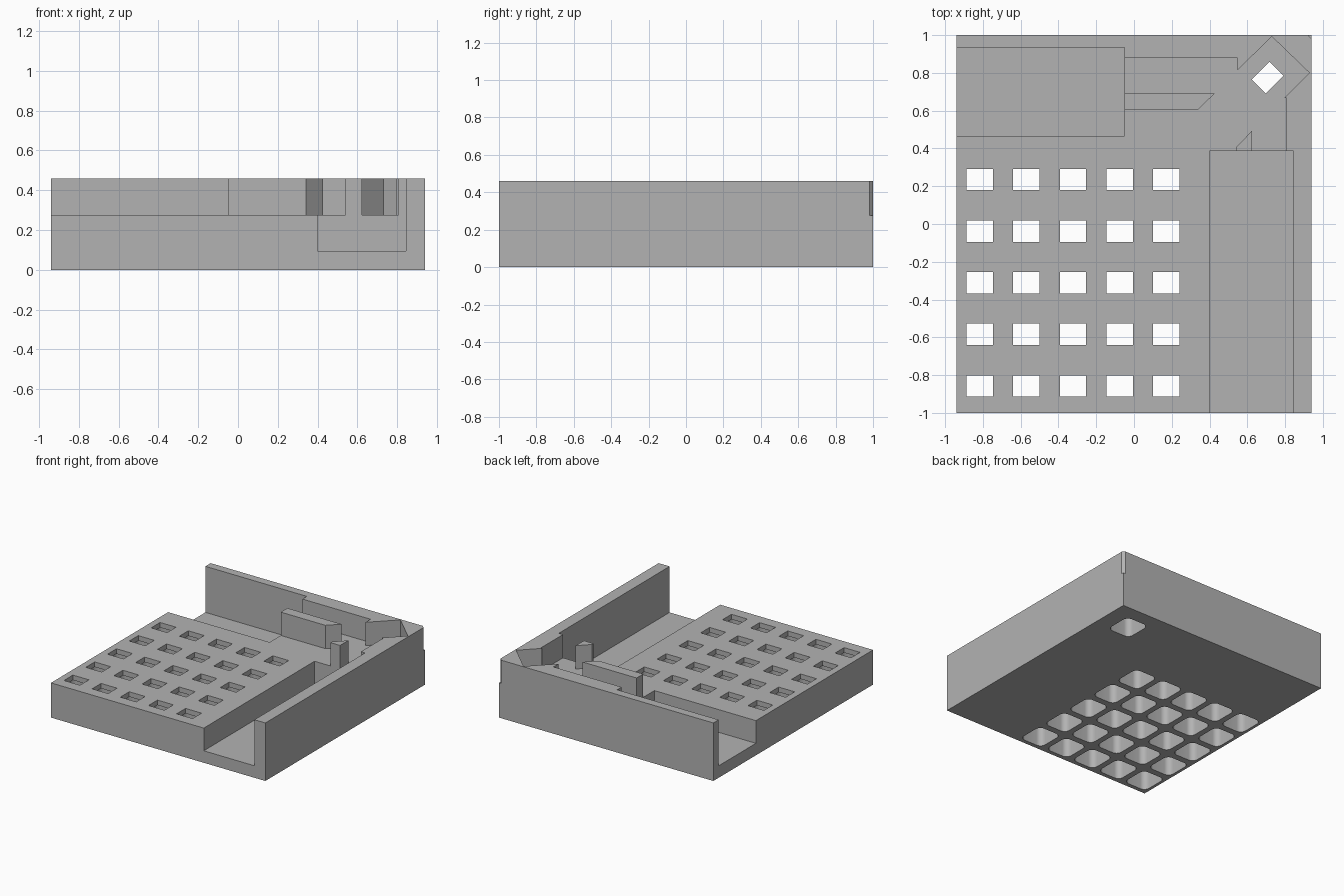
import bpy, bmesh, math

old = bpy.data.objects.get("Cube")
if old:
    bpy.data.objects.remove(old, do_unlink=True)

grey = bpy.data.materials.new("plain_grey")
grey.use_nodes = True
GREY = (0.45, 0.45, 0.45, 1)
grey.diffuse_color = GREY
grey.node_tree.nodes["Principled BSDF"].inputs["Base Color"].default_value = GREY

TOP, DECK, FLOOR, PLATE = 0.46, 0.275, 0.095, 0.04


def prisms(name, outlines, low, high):
    """One object holding an upright prism for each outline."""
    bm = bmesh.new()
    for outline in outlines:
        face = bm.faces.new([bm.verts.new((x, y, low)) for x, y in outline])
        up = bmesh.ops.extrude_face_region(bm, geom=[face])["geom"]
        moved = [v for v in up if isinstance(v, bmesh.types.BMVert)]
        bmesh.ops.translate(bm, verts=moved, vec=(0, 0, high - low))
    bmesh.ops.recalc_face_normals(bm, faces=bm.faces)
    mesh = bpy.data.meshes.new(name)
    bm.to_mesh(mesh)
    bm.free()
    mesh.materials.append(grey)
    obj = bpy.data.objects.new(name, mesh)
    bpy.context.collection.objects.link(obj)
    return obj


def rect(x0, y0, x1, y1):
    return [(x0, y0), (x1, y0), (x1, y1), (x0, y1)]


def slot(cx, cy, w, h, angle=0):
    c, s = math.cos(angle), math.sin(angle)
    return [(cx + c * x - s * y, cy + s * x + c * y)
            for x, y in rect(-w / 2, -h / 2, w / 2, h / 2)]


def rounded(cx, cy, w, h, r, steps=8):
    points = []
    for q, (sx, sy) in enumerate([(1, 1), (-1, 1), (-1, -1), (1, -1)]):
        for i in range(steps + 1):
            a = (q + i / steps) * math.pi / 2
            points.append((cx + sx * (w / 2 - r) + r * math.cos(a),
                           cy + sy * (h / 2 - r) + r * math.sin(a)))
    return points


def cut(target, cutter):
    cutter.hide_render = True
    bpy.context.view_layer.objects.active = target
    mod = target.modifiers.new("cut", "BOOLEAN")
    mod.operation, mod.solver, mod.object = "DIFFERENCE", "EXACT", cutter
    bpy.ops.object.modifier_apply(modifier=mod.name)
    bpy.data.objects.remove(cutter, do_unlink=True)


# Housing block, with the open space above the deck cut away
housing = prisms("housing", [rect(-0.94, -1, 0.94, 1)], 0, TOP)
cut(housing, prisms("deck_space", [[
    (-1.1, -1.1), (0.844, -1.1), (0.844, 0.387), (0.807, 0.387),
    (0.807, 0.667), (0.796, 0.667), (0.929, 0.8), (0.73, 0.992),
    (0.548, 0.815), (0.548, 0.878), (-0.05, 0.878), (-0.05, 0.934),
    (-1.1, 0.934)]], DECK, 0.6))

# Two deep channels open to the front and to the right-hand side
cut(housing, prisms("channels", [
    rect(0.4, -1.1, 0.844, 0.387),
    rect(-1.1, 0.467, -0.05, 0.934)], FLOOR, 0.6))

# Small chamfer on the back corner above deck level
cut(housing, prisms("corner_notch", [
    [(0.92, 1), (0.94, 0.98), (1.0, 0.98), (1.0, 1.1), (0.92, 1.1)]], DECK, 0.6))

# Grid of slots plus one turned slot, each over a rounded pocket
centres = [(-0.817 + 0.247 * i, 0.235 - 0.273 * j)
           for i in range(5) for j in range(5)]
corner = (0.707, 0.775)
cut(housing, prisms("pockets", [rounded(x, y, 0.2, 0.22, 0.045)
                                for x, y in centres + [corner]],
                    -0.1, DECK - PLATE))
cut(housing, prisms("slots", [slot(x, y, 0.14, 0.112) for x, y in centres]
                    + [slot(*corner, 0.132, 0.104, math.pi / 4)], 0.1, 0.4))

# Guide wall and post standing on the deck
prisms("guide_wall", [[(-0.05, 0.607), (0.341, 0.607),
                       (0.426, 0.69), (-0.05, 0.69)]], DECK, TOP)
prisms("guide_post", [[(0.54, 0.387), (0.624, 0.387),
                       (0.624, 0.492), (0.54, 0.407)]], DECK, TOP)

# Smooth pocket corners, sharp edges elsewhere
bpy.ops.object.select_all(action="DESELECT")
housing.select_set(True)
bpy.context.view_layer.objects.active = housing
bpy.ops.object.shade_smooth_by_angle(angle=math.radians(30))
